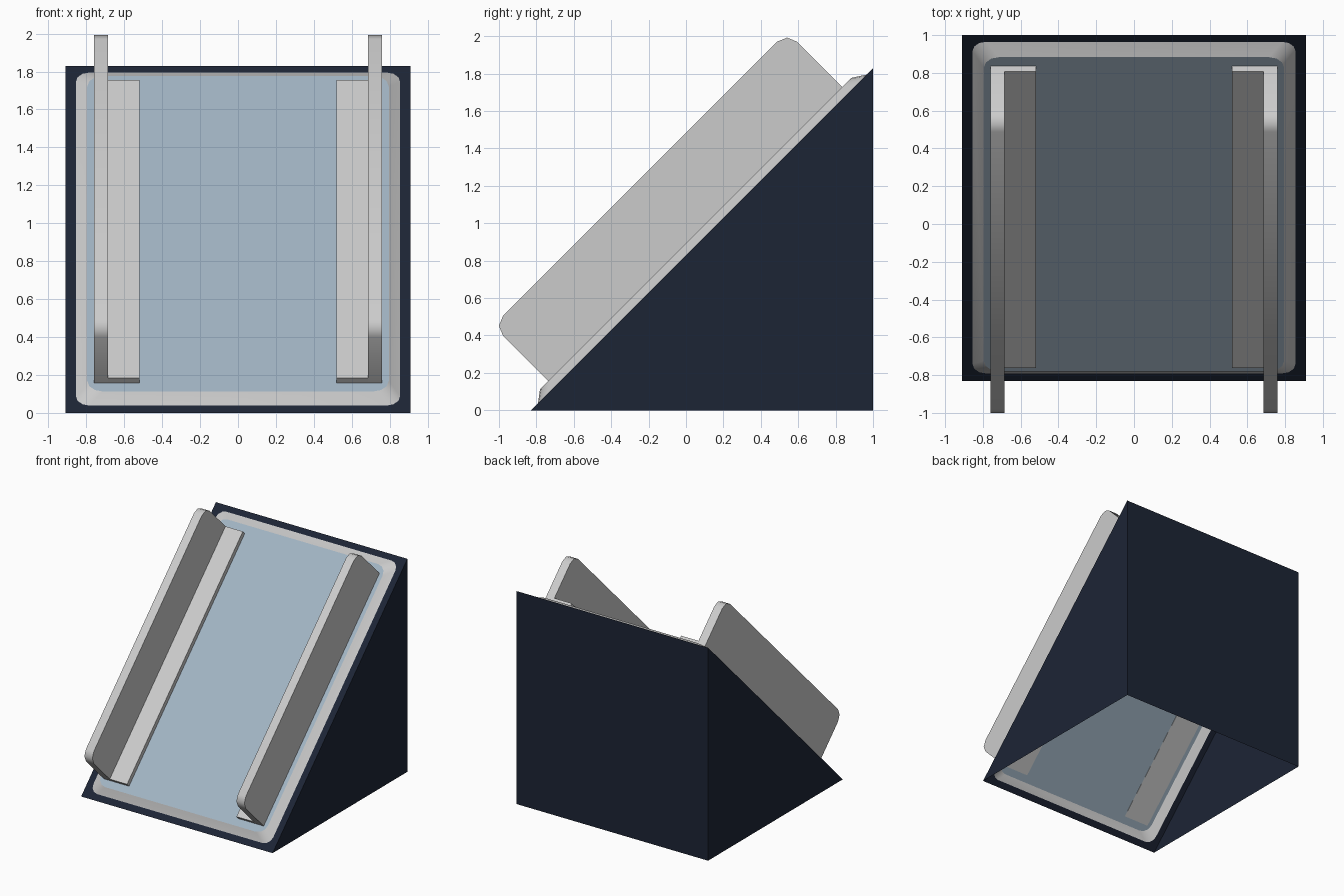
import bpy, bmesh, math
from mathutils import Vector

if "Cube" in bpy.data.objects:
    bpy.data.objects.remove(bpy.data.objects["Cube"])

S = math.sqrt(0.5)
HALF, LOW_Y, RISE = 0.91, -0.83, 1.83
SLOPE = RISE / S


def slope_point(x, u, v):
    """x across, u up the slope, v away from the slope."""
    return Vector((x, LOW_Y + (u - v) * S, (u + v) * S))


def rounded_rect(a0, b0, a1, b1, r, seg):
    pts = []
    for ca, cb, start in ((a1 - r, b1 - r, 0), (a0 + r, b1 - r, 90),
                          (a0 + r, b0 + r, 180), (a1 - r, b0 + r, 270)):
        for i in range(seg + 1):
            t = math.radians(start + 90 * i / seg)
            pts.append((ca + r * math.cos(t), cb + r * math.sin(t)))
    return pts


def material(name, color):
    m = bpy.data.materials.new(name)
    m.diffuse_color = (*color, 1)
    m.use_nodes = True
    m.node_tree.nodes["Principled BSDF"].inputs["Base Color"].default_value = m.diffuse_color
    return m


def finish(name, bm, mat=None):
    bmesh.ops.remove_doubles(bm, verts=bm.verts, dist=1e-5)
    bmesh.ops.dissolve_degenerate(bm, edges=bm.edges, dist=1e-5)
    bmesh.ops.recalc_face_normals(bm, faces=bm.faces)
    me = bpy.data.meshes.new(name)
    bm.to_mesh(me)
    bm.free()
    ob = bpy.data.objects.new(name, me)
    bpy.context.collection.objects.link(ob)
    if mat:
        me.materials.append(mat)
    return ob


def ring(bm, a, b):
    n = len(a)
    a, b = [[bm.verts.new(p) for p in loop] for loop in (a, b)]
    for i in range(n):
        j = (i + 1) % n
        bm.faces.new((a[i], a[j], b[j], b[i]))


def smooth(ob, angle):
    bpy.ops.object.select_all(action='DESELECT')
    ob.select_set(True)
    bpy.context.view_layer.objects.active = ob
    bpy.ops.object.shade_smooth_by_angle(angle=math.radians(angle))


def slope_loop(margin, top_margin, r, v):
    return [slope_point(x, u, v) for x, u in
            rounded_rect(-HALF + margin, margin, HALF - margin, SLOPE - top_margin, r, 3)]


dark = material("dark_shell", (0.012, 0.018, 0.036))
blue = material("blue_panel", (0.36, 0.46, 0.55))

edge = slope_loop(0, 0, 0, 0)
outer = slope_loop(0.055, 0.05, 0.07, 0)
inner = slope_loop(0.115, 0.12, 0.08, 0.045)

# Wedge shell, open underneath, with a window in the slope
bm = bmesh.new()
ring(bm, edge, outer)
for x in (-HALF, HALF):
    bm.faces.new([bm.verts.new(p) for p in
                  ((x, LOW_Y, 0), (x, LOW_Y + RISE, 0), (x, LOW_Y + RISE, RISE))])
bm.faces.new([bm.verts.new((x, LOW_Y + RISE, z)) for x, z in
              ((-HALF, 0), (HALF, 0), (HALF, RISE), (-HALF, RISE))])
finish("wedge_shell", bm, dark)

# Bevelled frame around the window
bm = bmesh.new()
ring(bm, outer, inner)
smooth(finish("window_frame", bm), 35)

# Blue panel
bm = bmesh.new()
bm.faces.new([bm.verts.new(p) for p in inner])
finish("sloped_panel", bm, blue)


def extruded(name, profile, x0, x1):
    bm = bmesh.new()
    face = bm.faces.new([bm.verts.new(slope_point(x0, u, v)) for u, v in profile])
    new = bmesh.ops.extrude_face_region(bm, geom=[face], use_keep_orig=True)
    bmesh.ops.translate(bm, vec=(x1 - x0, 0, 0),
                        verts=[g for g in new["geom"] if isinstance(g, bmesh.types.BMVert)])
    ob = finish(name, bm)
    smooth(ob, 50)
    ob.modifiers.new("Mirror", 'MIRROR')
    return ob


# L-shaped rails: upright fin with rounded top corners, and a flat foot
U0, U1, V0, V1, R = 0.177, 2.40, 0.043, 0.462, 0.075
fin = rounded_rect(U0, V0, U1, V1, R, 2)[:6] + [(U0, V0), (U1, V0)]
foot = [(U0, V0), (U1, V0), (U1, 0.083), (U0, 0.083)]
extruded("rail_fins", fin, 0.685, 0.76)
extruded("rail_feet", foot, 0.52, 0.685)
